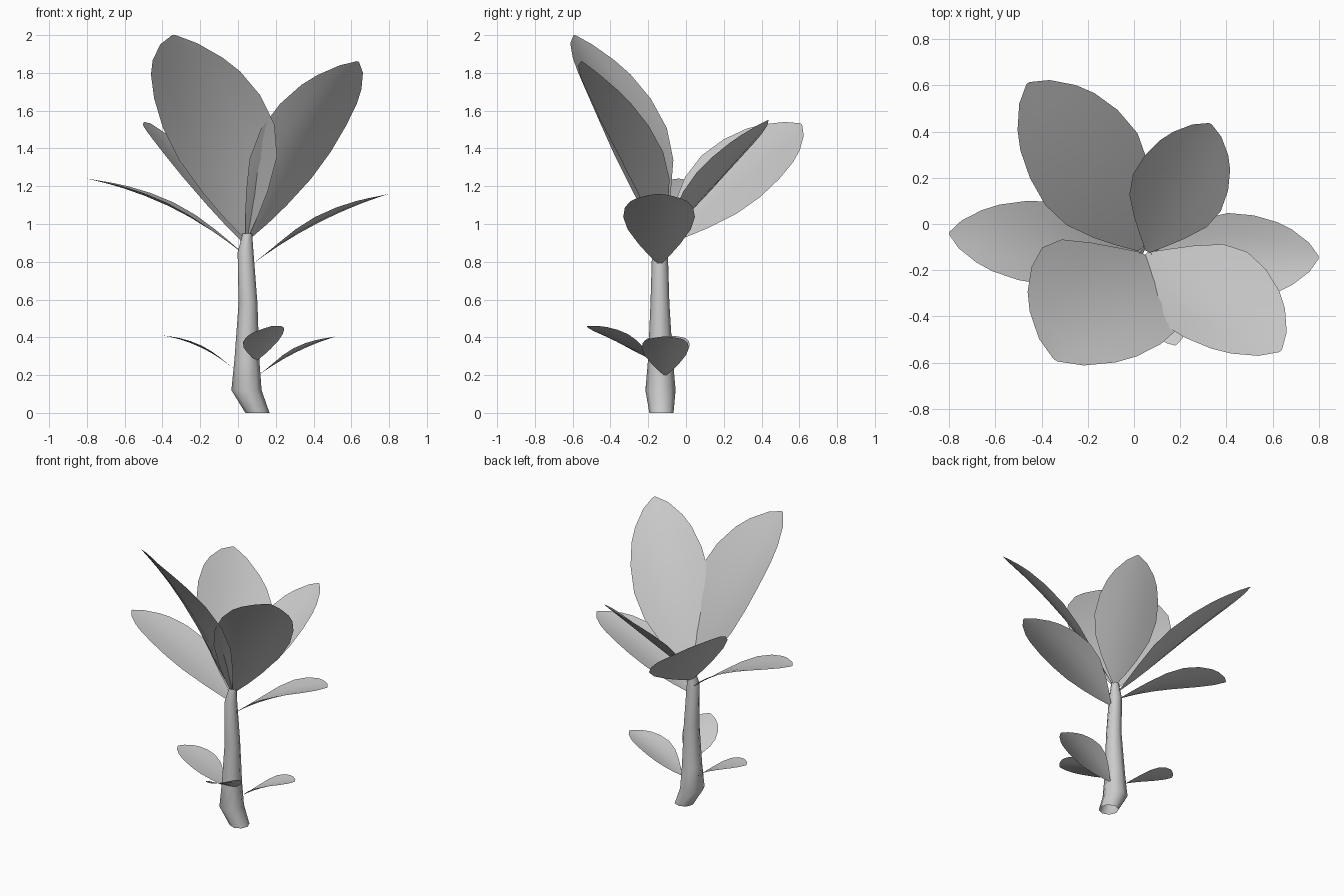
import bpy, math
from mathutils import Vector

if "Cube" in bpy.data.objects:
    bpy.data.objects.remove(bpy.data.objects["Cube"])

# Leaf outline: (position along the leaf, share of full half width)
OUTLINE = [(0, .05), (.1, .33), (.2, .58), (.35, .88), (.5, 1), (.65, .95),
           (.78, .8), (.86, .63), (.95, .33), (1, .03)]
ACROSS = [-1, -.5, 0, .5, 1]


def make_mesh(name, verts, faces):
    mesh = bpy.data.meshes.new(name)
    mesh.from_pydata(verts, [], faces)
    for p in mesh.polygons:
        p.use_smooth = True
    ob = bpy.data.objects.new(name, mesh)
    bpy.context.collection.objects.link(ob)
    return ob


def grid_faces(rows, cols, closed=False):
    faces = []
    for i in range(rows - 1):
        for j in range(cols if closed else cols - 1):
            k = (j + 1) % cols
            faces.append((i * cols + j, i * cols + k,
                          (i + 1) * cols + k, (i + 1) * cols + j))
    return faces


def leaf(name, base, tip, half, bend, cup):
    """Thin blade from base to tip; half = half-width vector at the middle."""
    base, tip, half = Vector(base), Vector(tip), Vector(half)
    n = (tip - base).cross(half).normalized()
    if n.z < 0:                      # upper side faces up, keep winding outward
        n, half = -n, half
        half = -half
    verts = []
    for t, w in OUTLINE:
        mid = base.lerp(tip, t) + n * bend * 4 * t * (1 - t)
        for s in ACROSS:
            verts.append(mid + half * s * w + n * cup * (s * w) ** 2)
    faces = [f[::-1] for f in grid_faces(len(OUTLINE), len(ACROSS))]
    return make_mesh(name, verts, faces)


# Stem: open tapering tube with a kinked foot
stem_rings = [((.103, -.13, 0), .064), ((.045, -.135, .12), .08),
              ((.047, -.135, .28), .066), ((.053, -.138, .58), .05),
              ((.04, -.138, .85), .042), ((.05, -.13, .95), .025)]
SIDES = 8
stem = [Vector(c) + Vector((r * math.cos(a), r * math.sin(a), 0))
        for c, r in stem_rings
        for a in (2 * math.pi * k / SIDES for k in range(SIDES))]
make_mesh("stem", stem, grid_faces(len(stem_rings), SIDES, True))

# Upper crown: two tall front leaves, two back leaves
leaf("tall_leaf_left", (.04, -.13, .93), (-.34, -.59, 2.0), (.295, -.175, .01), .05, .06)
leaf("tall_leaf_right", (.05, -.13, .92), (.635, -.55, 1.86), (.185, .155, -.06), .04, .05)
leaf("back_leaf_left", (.03, -.11, .9), (-.46, .61, 1.53), (.2, .155, -.11), .02, .03)
leaf("back_leaf_right", (.06, -.12, .94), (.33, .435, 1.55), (.19, -.08, 0), .0, .035)

# Side leaves of the crown
leaf("side_leaf_right", (.08, -.14, .79), (.8, -.145, 1.16), (0, .19, 0), .035, .035)
leaf("side_leaf_left", (.02, -.12, .85), (-.8, -.04, 1.24), (.02, .18, 0), .055, .02)

# Lower leaves on the stem
leaf("low_leaf_right", (.11, -.11, .2), (.52, -.11, .405), (0, .125, 0), .02, .025)
leaf("low_leaf_left", (-.02, -.11, .23), (-.4, -.1, .41), (0, .125, 0), .03, .01)
leaf("low_leaf_front", (.1, -.17, .28), (.18, -.525, .46), (.105, .03, .02), .01, .02)
